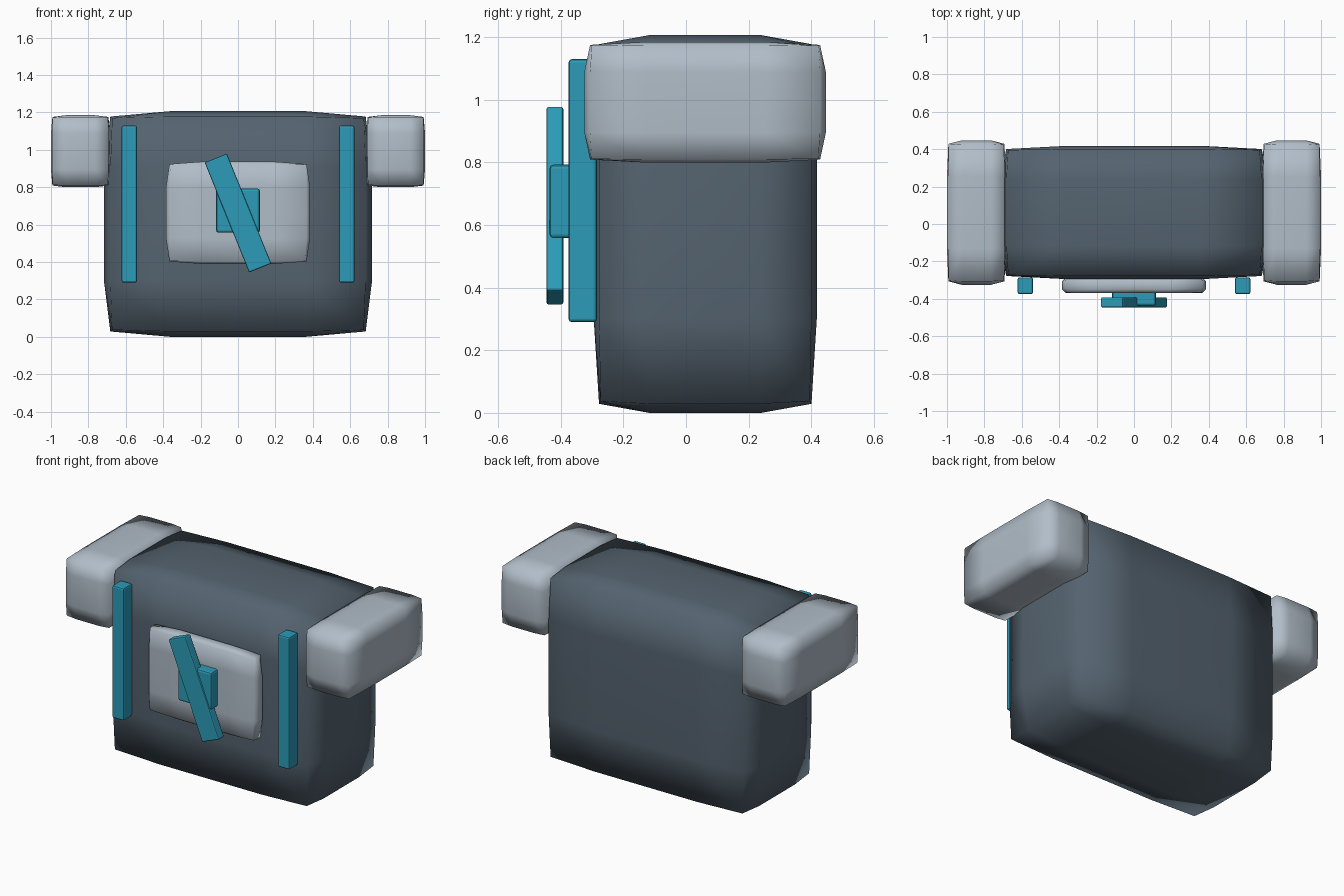
import bpy, bmesh, math

if "Cube" in bpy.data.objects:
    bpy.data.objects.remove(bpy.data.objects["Cube"])


def material(name, rgb):
    m = bpy.data.materials.new(name)
    m.diffuse_color = (*rgb, 1)
    m.use_nodes = True
    m.node_tree.nodes["Principled BSDF"].inputs["Base Color"].default_value = m.diffuse_color
    return m


SLATE = material("slate", (0.09, 0.125, 0.16))
PALE = material("pale_grey", (0.44, 0.51, 0.58))
TEAL = material("teal", (0.025, 0.33, 0.48))


def finish(bm, name, mat, lo, hi):
    # scale the unit shape to its bounds around its own centre
    size = [(b - a) / 2 for a, b in zip(lo, hi)]
    for v in bm.verts:
        v.co = [c * s for c, s in zip(v.co, size)]
    mesh = bpy.data.meshes.new(name)
    bm.to_mesh(mesh)
    bm.free()
    mesh.materials.append(mat)
    ob = bpy.data.objects.new(name, mesh)
    ob.location = [(a + b) / 2 for a, b in zip(lo, hi)]
    bpy.context.collection.objects.link(ob)
    return ob


def pillow_box(name, mat, lo, hi):
    # box with slightly drawn-in edges and corners, fully smooth
    bm = bmesh.new()
    bmesh.ops.create_cube(bm, size=2)
    bmesh.ops.subdivide_edges(bm, edges=bm.edges[:], cuts=3, use_grid_fill=True)
    shrink = {1: 1.0, 2: 0.952, 3: 0.938}
    for v in bm.verts:
        outer = [abs(c) > 0.99 for c in v.co]
        k = shrink[sum(outer)]
        v.co = [c * k if o else c for c, o in zip(v.co, outer)]
    for f in bm.faces:
        f.smooth = True
    return finish(bm, name, mat, lo, hi)


def bevel_box(name, mat, lo, hi, width=0.01):
    bm = bmesh.new()
    bmesh.ops.create_cube(bm, size=2)
    ob = finish(bm, name, mat, lo, hi)
    mod = ob.modifiers.new("bevel", "BEVEL")
    mod.width = width
    mod.segments = 2
    return ob


# main pack body and front panel
pillow_box("body", SLATE, (-0.717, -0.295, 0), (0.717, 0.418, 1.207))
pillow_box("front_panel", PALE, (-0.385, -0.37, 0.39), (0.385, -0.285, 0.937))

# shoulder blocks and front straps, mirrored left and right
for side, s in (("left", -1), ("right", 1)):
    x = sorted((s * 0.685, s * 1.0))
    pillow_box("shoulder_" + side, PALE, (x[0], -0.325, 0.8), (x[1], 0.447, 1.185))
    x = sorted((s * 0.54, s * 0.622))
    bevel_box("strap_" + side, TEAL, (x[0], -0.375, 0.29), (x[1], -0.285, 1.13))

# latch hub and tilted latch bar
bevel_box("latch_hub", TEAL, (-0.117, -0.436, 0.558), (0.117, -0.355, 0.793), 0.012)
bar = bevel_box("latch_bar", TEAL, (-0.064, -0.446, 0.345), (0.064, -0.392, 0.979), 0.007)
bar.rotation_euler.y = math.radians(-22)
